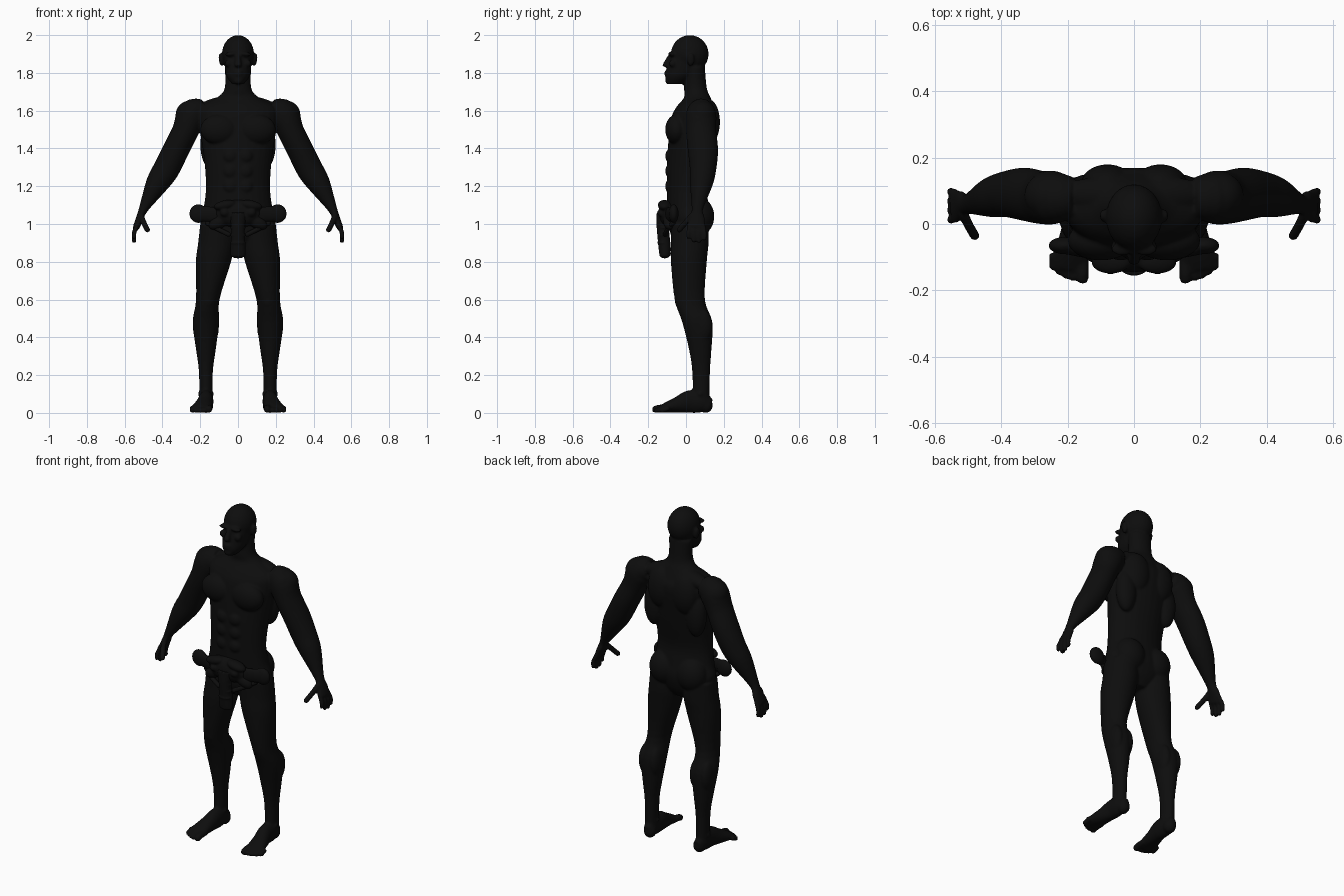
import bpy, bmesh, math
from mathutils import Vector, Matrix

cube = bpy.data.objects.get("Cube")
if cube:
    bpy.data.objects.remove(cube, do_unlink=True)

black = (.004, .004, .004, 1)
charcoal = bpy.data.materials.new("charcoal_black")
charcoal.use_nodes = True
charcoal.diffuse_color = black
charcoal.node_tree.nodes["Principled BSDF"].inputs["Base Color"].default_value = black

ACROSS, DEPTH, UP = Vector((1, 0, 0)), Vector((0, 1, 0)), Vector((0, 0, 1))


def ball(bm, centre, radii, tilt=0):
    """Ellipsoid, optionally tilted in the front plane."""
    matrix = (Matrix.Translation(centre) @ Matrix.Rotation(tilt, 4, 'Y')
              @ Matrix.Diagonal((*radii, 1)))
    bmesh.ops.create_uvsphere(bm, u_segments=24, v_segments=14, radius=1, matrix=matrix)


def spline(rows, steps=4):
    """Smooth curve through rows of position and two radii."""
    rows = [Vector(row) for row in rows]
    last = len(rows) - 1
    curve = []
    for i in range(last):
        start, end = rows[i], rows[i + 1]
        leave = (end - rows[max(i - 1, 0)]) / 2
        arrive = (rows[min(i + 2, last)] - start) / 2
        for k in range(steps):
            t = k / steps
            ease = t * t * (3 - 2 * t)
            curve.append(start.lerp(end, ease) + leave * (t * (1 - t) ** 2)
                         - arrive * (t * t * (1 - t)))
    return curve + [rows[last]]


def loft(bm, rows, side=ACROSS, level=False, sides=28):
    """Skin elliptical rings; the first radius lies along side."""
    curve = spline(rows)
    rings = []
    for i, row in enumerate(curve):
        ahead = curve[min(i + 1, len(curve) - 1)].to_tuple()[:3]
        behind = curve[max(i - 1, 0)].to_tuple()[:3]
        along = UP if level else (Vector(ahead) - Vector(behind)).normalized()
        u = (side - along * side.dot(along)).normalized()
        v = along.cross(u)
        centre = Vector(row[:3])
        ring = []
        for k in range(sides):
            angle = math.tau * k / sides
            point = centre + u * math.cos(angle) * row[3] + v * math.sin(angle) * row[4]
            ring.append(bm.verts.new(point))
        rings.append(ring)
    for low, high in zip(rings, rings[1:]):
        for k in range(sides):
            n = (k + 1) % sides
            bm.faces.new((low[k], low[n], high[n], high[k]))
    bm.faces.new(rings[0])
    bm.faces.new(rings[-1])


def trunk_loft(bm, *rows):
    """Centred rings from rows of height, front, back and half width."""
    loft(bm, [(0, (front + back) / 2, z, width, (back - front) / 2)
              for z, front, back, width in rows], level=True)


def digit(bm, points, radius, side):
    """Finger or toe with a round tip."""
    loft(bm, [(*point, radius, radius) for point in points], side=side, sides=14)
    ball(bm, points[-1], (radius, radius, radius))


def finish(bm, name, voxel, rounds):
    """Mirror, fuse and soften the volumes into one skin."""
    bmesh.ops.recalc_face_normals(bm, faces=bm.faces)
    mesh = bpy.data.meshes.new(name)
    bm.to_mesh(mesh)
    bm.free()
    mesh.materials.append(charcoal)
    mesh.shade_smooth()
    part = bpy.data.objects.new(name, mesh)
    bpy.context.collection.objects.link(part)
    mirror = part.modifiers.new("mirror", 'MIRROR')
    mirror.use_mirror_merge = False
    fuse = part.modifiers.new("fuse", 'REMESH')
    fuse.mode = 'VOXEL'
    fuse.voxel_size = voxel
    fuse.use_smooth_shade = True
    soften = part.modifiers.new("soften", 'SMOOTH')
    soften.factor = .5
    soften.iterations = rounds


body = bmesh.new()

# Torso and neck
trunk_loft(body, (.88, -.04, .07, .07), (.94, -.08, .11, .16), (1.02, -.09, .13, .2),
           (1.1, -.1, .12, .18), (1.2, -.1, .11, .17), (1.35, -.1, .14, .18),
           (1.55, -.08, .17, .21), (1.62, -.05, .15, .2), (1.67, -.01, .13, .11),
           (1.72, -.01, .11, .07), (1.83, 0, .1, .07))

# Chest, upper back, flank, shoulder slope and buttock
ball(body, (.1, -.05, 1.5), (.1, .06, .08))
ball(body, (.08, .12, 1.54), (.08, .06, .12))
ball(body, (.14, .1, 1.42), (.06, .05, .13))
ball(body, (.11, .09, 1.63), (.12, .05, .04), tilt=.25)
ball(body, (.09, .07, 1.04), (.09, .08, .1))

# Stomach muscles
for row in range(3):
    ball(body, (.04, -.08, 1.2 + row * .08), (.04, .03, .04))

# Skull and jaw
ball(body, (0, .02, 1.9), (.085, .1, .1))
trunk_loft(body, (1.74, -.1, -.02, .03), (1.78, -.11, .04, .06),
           (1.83, -.1, .08, .07), (1.93, -.07, .1, .08))

# Nose, brow, cheek, lips, chin and ear
loft(body, [(0, -.08, 1.9, .01, .01), (0, -.11, 1.84, .02, .015)], sides=14)
ball(body, (0, -.1, 1.84), (.02, .025, .01))
ball(body, (.035, -.075, 1.9), (.035, .02, .012), tilt=.1)
ball(body, (.05, -.07, 1.85), (.02, .02, .02))
for lip in (1.79, 1.805):
    ball(body, (0, -.1, lip), (.025, .015, .007))
ball(body, (0, -.095, 1.76), (.025, .015, .02))
ball(body, (.09, .025, 1.87), (.012, .02, .035), tilt=.15)

# Shoulder and arm down to the palm
ball(body, (.25, .085, 1.57), (.08, .075, .085), tilt=.5)
loft(body, [(.18, .08, 1.6, .06, .06), (.24, .08, 1.58, .08, .08), (.28, .08, 1.49, .08, .07),
            (.33, .09, 1.39, .08, .07), (.38, .09, 1.29, .07, .07), (.43, .08, 1.21, .06, .06),
            (.5, .06, 1.08, .03, .025), (.52, .06, 1.03, .04, .02),
            (.54, .05, .98, .05, .018)], side=DEPTH)

# Fingers and thumb
for k in (-1.5, -.5, .5, 1.5):
    spread = .055 + k * .028
    tip = .91 + (k - .2) ** 2 * .008
    digit(body, [(.53, .055 + k * .023, 1), (.55, spread, .955), (.55, spread, tip)],
          .0125, DEPTH)
digit(body, [(.515, .035, 1.05), (.5, 0, 1.01), (.48, -.035, .97)], .015, DEPTH)

# Leg
loft(body, [(.11, .02, 1, .09, .1), (.115, .02, .9, .096, .1), (.13, .015, .8, .093, .095),
            (.16, .02, .6, .062, .08), (.17, .06, .48, .07, .08), (.17, .075, .34, .053, .06),
            (.17, .08, .22, .037, .047), (.17, .08, .05, .035, .044)], level=True)

# Kneecap, calf pair and ankle
ball(body, (.16, -.03, .6), (.035, .03, .05))
for calf in (.135, .205):
    ball(body, (calf, .085, .46), (.034, .054, .09))
ball(body, (.17, .075, .1), (.043, .025, .025))

# Foot
loft(body, [(.165, .13, .04, .025, .035), (.17, .08, .056, .037, .056),
            (.17, .02, .06, .04, .06), (.18, -.04, .044, .045, .044),
            (.19, -.1, .03, .053, .028), (.195, -.135, .02, .05, .018)])
ball(body, (.165, .105, .04), (.035, .037, .04))

# Toes, big toe first
for k in range(5):
    radius = .0135 if k else .019
    x = .163 + k * .02 if k else .155
    tip = -.162 + k * k * .0022
    digit(body, [(x, -.09, .028), (x, tip + .02, radius + .006), (x, tip, radius)],
          radius, ACROSS)
finish(body, "body", voxel=.0065, rounds=4)

# Elephant face with brow, eye and cheek
face = bmesh.new()
ball(face, (0, -.085, 1.055), (.125, .06, .075))
ball(face, (.07, -.115, 1.1), (.06, .035, .025), tilt=.2)
ball(face, (.07, -.13, 1.06), (.025, .022, .022))
ball(face, (.1, -.085, 1.01), (.06, .035, .035), tilt=.5)
finish(face, "elephant_face", voxel=.006, rounds=3)

# Elephant ears, joined to the face by side bands
ears = bmesh.new()
ball(ears, (.21, -.065, 1.055), (.048, .026, .05))
loft(ears, [(.1, -.095, 1.05, .04, .016), (.21, -.07, 1.055, .04, .02)], side=UP)
finish(ears, "elephant_ears", voxel=.006, rounds=3)

# Hanging elephant trunk with ridges
trunk = bmesh.new()
trunk_loft(trunk, (1.06, -.155, -.085, .05), (.98, -.155, -.09, .036),
           (.87, -.145, -.08, .04), (.83, -.14, -.085, .04))
ball(trunk, (0, -.112, .838), (.04, .028, .02))
for ridge in range(3):
    ball(trunk, (0, -.12, .9 + ridge * .04), (.041, .032, .012))
finish(trunk, "elephant_trunk", voxel=.005, rounds=3)

# Tusks sweeping along the lower edge
tusks = bmesh.new()
digit(tusks, [(.17, -.065, 1.01), (.11, -.095, .975), (.05, -.11, .945)], .013, DEPTH)
finish(tusks, "elephant_tusks", voxel=.005, rounds=2)
